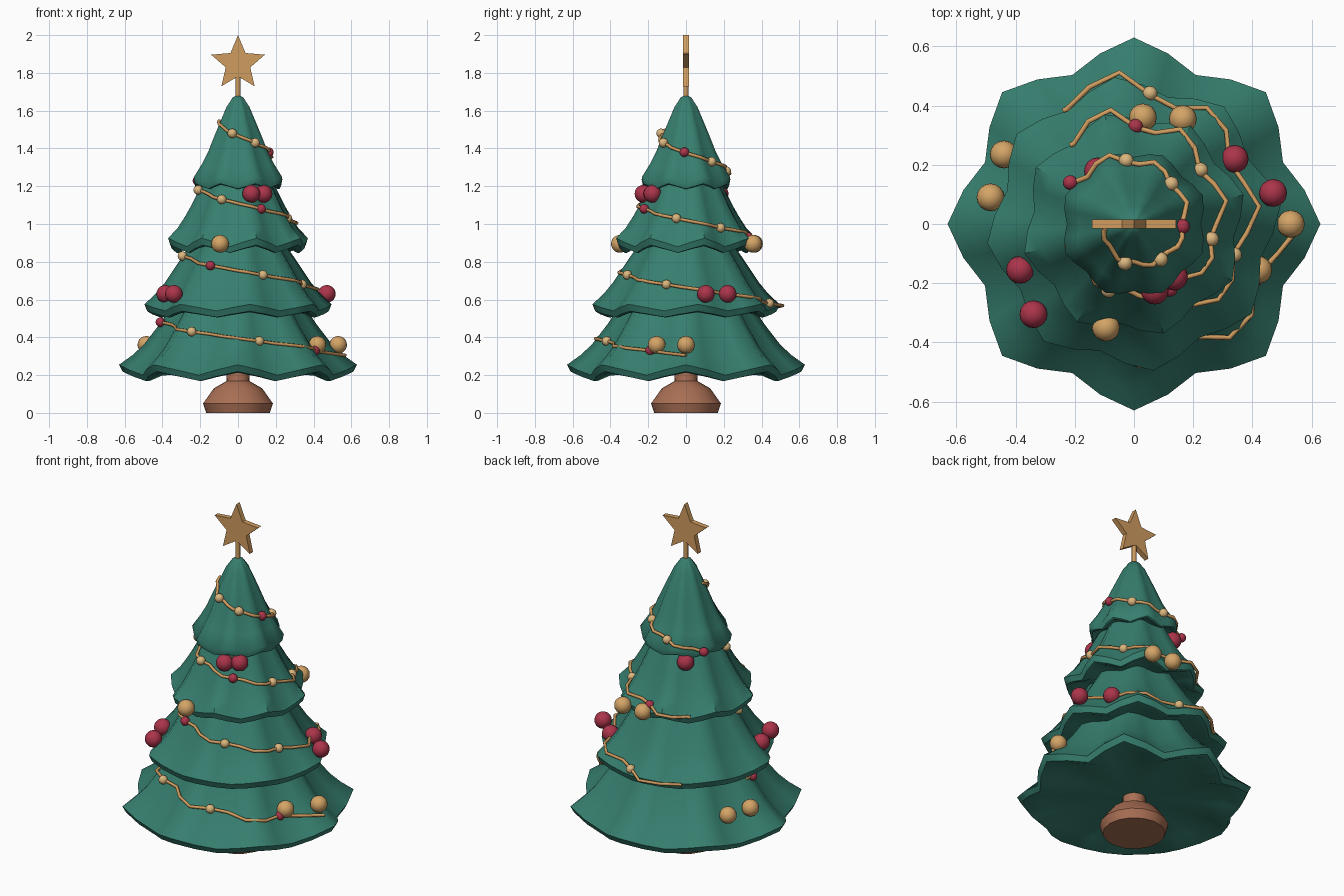
import bpy, bmesh, math
from math import cos, sin, pi, radians
from mathutils import Vector

if "Cube" in bpy.data.objects:
    bpy.data.objects.remove(bpy.data.objects["Cube"])


def material(name, rgb):
    m = bpy.data.materials.new(name)
    m.use_nodes = True
    m.diffuse_color = (*rgb, 1)
    m.node_tree.nodes["Principled BSDF"].inputs["Base Color"].default_value = (*rgb, 1)
    return m


GREEN = material("fir green", (0.037, 0.21, 0.158))
RED = material("berry red", (0.41, 0.035, 0.07))
GOLD = material("gold", (0.66, 0.375, 0.135))
PALE = material("pale gold", (0.71, 0.47, 0.21))
WIRE = material("wire gold", (0.63, 0.335, 0.115))
BROWN = material("trunk brown", (0.40, 0.16, 0.09))


def finish(bm, name, mat, smooth=None):
    bmesh.ops.remove_doubles(bm, verts=bm.verts, dist=0.0002)
    bmesh.ops.recalc_face_normals(bm, faces=bm.faces)
    me = bpy.data.meshes.new(name)
    bm.to_mesh(me)
    bm.free()
    me.materials.append(mat)
    ob = bpy.data.objects.new(name, me)
    bpy.context.collection.objects.link(ob)
    if smooth:
        bpy.ops.object.select_all(action="DESELECT")
        ob.select_set(True)
        bpy.context.view_layer.objects.active = ob
        bpy.ops.object.shade_smooth_by_angle(angle=radians(smooth))
    return ob


def lathe(name, rows, sides, mat, point, smooth, turn=0):
    """Spin rows around z; point(row, angle) gives the (radius, height)."""
    bm = bmesh.new()
    rings = []
    for row in rows:
        ring = []
        for s in range(sides):
            a = 2 * pi * s / sides + radians(turn)
            r, z = point(row, a)
            ring.append(bm.verts.new((r * cos(a), r * sin(a), z)))
        rings.append(ring)
    for lo, hi in zip(rings, rings[1:]):
        for s in range(sides):
            t = (s + 1) % sides
            bm.faces.new((lo[s], lo[t], hi[t], hi[s]))
    return finish(bm, name, mat, smooth)


def ball(name, loc, radius, mat):
    bm = bmesh.new()
    bmesh.ops.create_uvsphere(bm, u_segments=16, v_segments=10, radius=radius)
    ob = finish(bm, name, mat, 60)
    ob.location = loc


# Fluted tiers: crest profile from rim to top, lift of the rim, turn in degrees, flute depth
LOBES = 8
TIERS = [
    ([(.63, .255), (.56, .305), (.5, .36), (.415, .47), (.355, .56), (.2, .85), (0, 1)], .055, 0, .0675),
    ([(.5, .575), (.44, .63), (.39, .69), (.35, .75), (.275, .86), (.15, 1.1), (0, 1.2)], .035, 7.5, .057),
    ([(.383, .925), (.33, .98), (.29, 1.04), (.255, 1.1), (.208, 1.19), (.1, 1.4), (0, 1.45)], .045, 15, .057),
    ([(.252, 1.25), (.205, 1.32), (.172, 1.38), (.129, 1.48), (.065, 1.62), (.03, 1.67), (0, 1.685)], .03, 22.5, .05),
]


def tier_point(tier, row, angle):
    crest, lift, turn, depth = tier
    r, z = row
    dip = 1 - cos(LOBES * (angle - radians(turn)))
    near_rim = (r / crest[0][0]) ** 3
    return r * (1 - depth * dip), z - lift * 0.5 * dip * near_rim


def surface_radius(tier, z, angle):
    pts = [tier_point(tier, row, angle) for row in tier[0]]
    for (r0, z0), (r1, z1) in zip(pts, pts[1:]):
        if z <= z1:
            return r0 + (r1 - r0) * (z - z0) / (z1 - z0)
    return 0


for i, tier in enumerate(TIERS):
    r, z = tier[0][0]
    under = [(0, z - .038), (r * .4, z - .035), (r * .8, z - .03), (r * .93, z - .042), (r * .97, z - .036)]
    lathe(f"branch_tier_{i + 1}", under + tier[0], 32, GREEN,
          lambda row, a, t=tier: tier_point(t, row, a), 50, tier[2])

# Garlands: tier, first bead angle, first bead height, wire start, wire end, first red bead
GARLANDS = [
    (3, -103, 1.48, -170, 147, 2),
    (2, -161, 1.18, -171, 129, 2),
    (1, -167, .83, -178, 122, 1),
    (0, -175, .48, -182, 0, 0),
]
STEP = 50
for g, (t, first, z0, start, end, red) in enumerate(GARLANDS):
    def on_surface(deg, out):
        a, z = radians(deg), z0 - (deg - first) * 0.001
        r = surface_radius(TIERS[t], z, a) + out
        return Vector((r * cos(a), r * sin(a), z))

    stops = sorted({start, end} | {first + k * STEP / 4 for k in range(-8, 32)
                                   if start < first + k * STEP / 4 < end})
    cu = bpy.data.curves.new(f"garland_wire_{g + 1}", "CURVE")
    cu.dimensions = "3D"
    cu.bevel_depth, cu.bevel_resolution, cu.use_fill_caps = 0.009, 1, True
    sp = cu.splines.new("POLY")
    sp.points.add(len(stops) - 1)
    for p, deg in zip(sp.points, stops):
        p.co = (*on_surface(deg, 0.008), 1)
    cu.materials.append(WIRE)
    bpy.context.collection.objects.link(bpy.data.objects.new(cu.name, cu))

    k = 0
    while first + k * STEP <= end:
        ball(f"garland_{g + 1}_bead_{k + 1}", on_surface(first + k * STEP, 0.012), 0.025,
             RED if k % 3 == red else PALE)
        k += 1

# Hanging baubles, by height
BAUBLES = [
    (RED, 1.16, [(.07, -.225), (.135, -.178), (-.122, .178)]),
    (GOLD, .895, [(-.095, -.35), (.03, .36), (.165, .355)]),
    (RED, .63, [(.47, .105), (.34, .22), (-.385, -.155), (-.34, -.305)]),
    (GOLD, .36, [(-.485, .09), (-.44, .235), (.53, 0), (.42, -.155)]),
]
for mat, z, spots in BAUBLES:
    for n, (x, y) in enumerate(spots):
        ball(f"{mat.name.split()[-1]}_bauble_{round(z * 100)}_{n + 1}", (x, y, z), 0.047, mat)

# Trunk with its rounded foot
foot = [(0, 0), (.168, 0), (.185, .05), (.128, .13), (.062, .168), (.06, .25), (0, .25)]
lathe("trunk_base", foot, 16, BROWN, lambda row, a: row, 25)

# Star and its stem
bm = bmesh.new()
rim = []
for k in range(10):
    r, a = (0.068 if k % 2 else 0.15), pi / 2 + k * pi / 5
    rim.append(bm.verts.new((r * cos(a), -0.015, 1.85 + r * sin(a))))
face = bm.faces.new(rim)
top = bmesh.ops.extrude_face_region(bm, geom=[face])["geom"]
bmesh.ops.translate(bm, vec=(0, 0.03, 0), verts=[v for v in top if isinstance(v, bmesh.types.BMVert)])
finish(bm, "star", WIRE)
lathe("star_stem", [(0, 1.64), (.013, 1.64), (.013, 1.8), (0, 1.8)], 8, WIRE, lambda row, a: row, 50)
